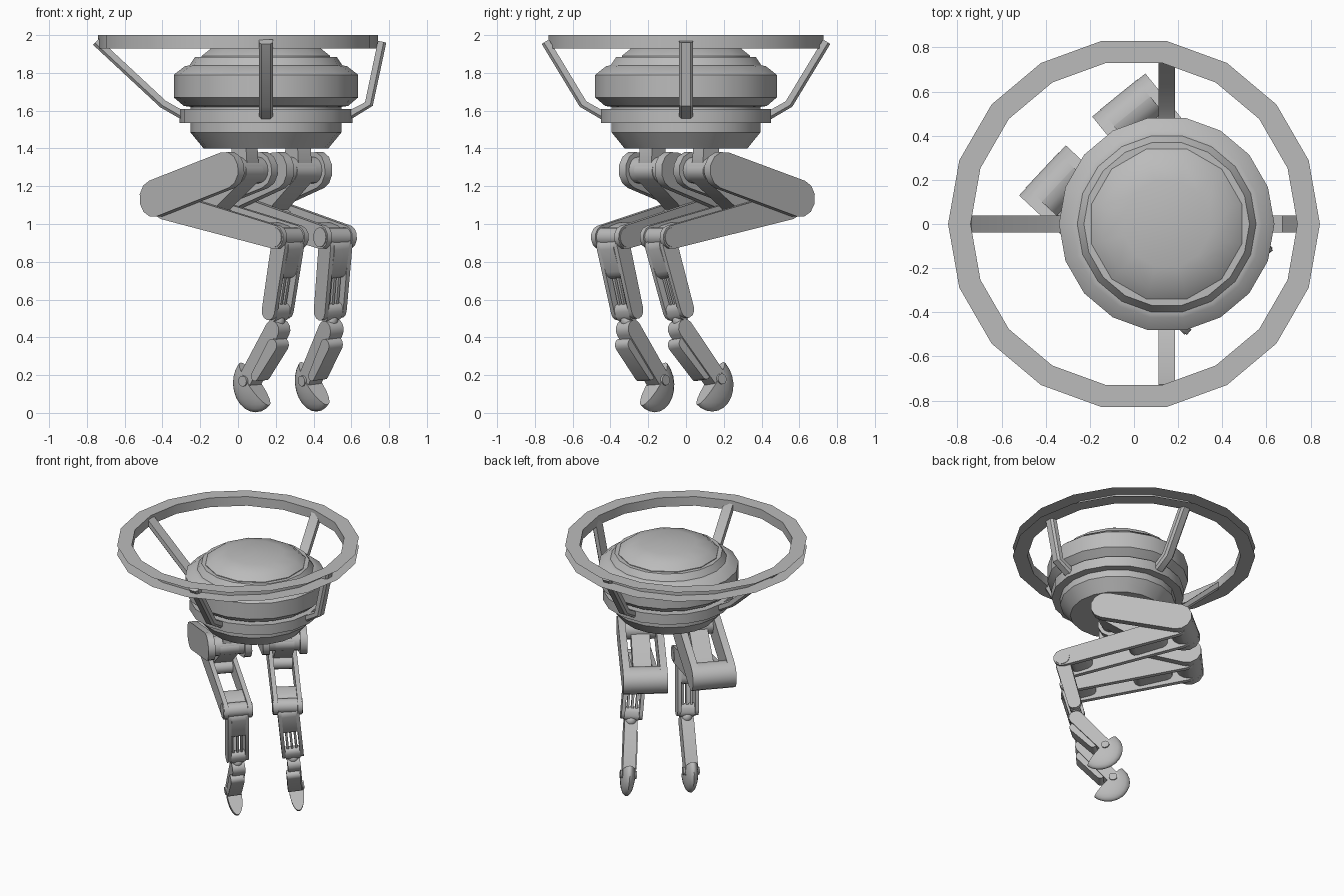
import bpy, bmesh, math
from mathutils import Matrix, Vector

if "Cube" in bpy.data.objects:
    bpy.data.objects.remove(bpy.data.objects["Cube"], do_unlink=True)

GREY = (0.5, 0.5, 0.5, 1)
metal = bpy.data.materials.new("plain grey metal")
metal.use_nodes = True
metal.diffuse_color = GREY
metal.node_tree.nodes["Principled BSDF"].inputs["Base Color"].default_value = GREY

BODY_X = 0.148


def finish(name, bm, matrix=Matrix(), angle=30, fix=True):
    if fix:
        bmesh.ops.recalc_face_normals(bm, faces=bm.faces)
    me = bpy.data.meshes.new(name)
    bm.to_mesh(me)
    bm.free()
    me.materials.append(metal)
    for p in me.polygons:
        p.use_smooth = True
    me.set_sharp_from_angle(angle=math.radians(angle))
    ob = bpy.data.objects.new(name, me)
    bpy.context.collection.objects.link(ob)
    ob.matrix_world = matrix
    return ob


def lathe(name, profile, sides, x=0, phase=0, angle=30):
    """Turn (radius, height) points about a vertical axis."""
    bm = bmesh.new()
    rings = []
    for r, z in profile:
        rings.append([bm.verts.new((r * math.cos(a), r * math.sin(a), z))
                      for a in (phase + i * math.tau / sides for i in range(sides))])
    for lo, hi in zip(rings, rings[1:]):
        for i in range(sides):
            j = (i + 1) % sides
            bm.faces.new((lo[i], lo[j], hi[j], hi[i]))
    bmesh.ops.remove_doubles(bm, verts=bm.verts, dist=1e-5)
    return finish(name, bm, Matrix.Translation((x, 0, 0)), angle)


def sweep(name, path, width, depth, matrix):
    """Chamfered bar along a path in the local xz plane."""
    w, d, c = width / 2, depth / 2, 0.014
    section = [(-w, -d), (w, -d), (w, d - c), (w - c, d), (c - w, d), (-w, d - c)]
    pts = [Vector((x, 0, z)) for x, z in path]
    bm = bmesh.new()
    rings = []
    for i, p in enumerate(pts):
        t = (pts[min(i + 1, len(pts) - 1)] - pts[max(i - 1, 0)]).normalized()
        n = Vector((t.z, 0, -t.x))
        rings.append([bm.verts.new(p + Vector((0, u, 0)) + n * v) for u, v in section])
    k = len(section)
    for a, b in zip(rings, rings[1:]):
        for i in range(k):
            bm.faces.new((a[i], a[(i + 1) % k], b[(i + 1) % k], b[i]))
    bm.faces.new(rings[0])
    bm.faces.new(rings[-1])
    return finish(name, bm, matrix)


def link(name, p0, p1, r0, r1, x0, x1, matrix, steps=6):
    """Round-ended plate in the local yz plane, extruded from x0 to x1."""
    dy, dz = p1[0] - p0[0], p1[1] - p0[1]
    heading = math.atan2(dz, dy)
    outline = []
    for (y, z), r, start in ((p0, r0, heading + math.pi / 2), (p1, r1, heading - math.pi / 2)):
        for i in range(steps + 1):
            a = start + math.pi * i / steps
            outline.append((y + r * math.cos(a), z + r * math.sin(a)))
    bm = bmesh.new()
    face = bm.faces.new([bm.verts.new((x0, y, z)) for y, z in outline])
    out = bmesh.ops.extrude_face_region(bm, geom=[face])["geom"]
    bmesh.ops.translate(bm, vec=(x1 - x0, 0, 0),
                        verts=[g for g in out if isinstance(g, bmesh.types.BMVert)])
    return finish(name, bm, matrix, 35)


def axle(name, p, r, x0, x1, matrix):
    """Cylinder across the leg."""
    return link(name, (p[0] - 0.001, p[1]), (p[0] + 0.001, p[1]), r, r, x0, x1, matrix, 8)


def ball(name, p, scale, matrix, cut=None):
    bm = bmesh.new()
    bmesh.ops.create_uvsphere(bm, u_segments=20, v_segments=12, radius=1)
    bmesh.ops.scale(bm, vec=scale, verts=bm.verts)
    if cut:
        bmesh.ops.bisect_plane(bm, geom=bm.verts[:] + bm.edges[:] + bm.faces[:],
                               plane_co=(0, 0, 0), plane_no=cut, clear_outer=True)
        bmesh.ops.holes_fill(bm, edges=[e for e in bm.edges if e.is_boundary])
    return finish(name, bm, matrix @ Matrix.Translation(p), 45)


# Halo: channel ring, open on its outer side
lathe("halo_ring", [(0.842, 1.93), (0.74, 1.93), (0.74, 2.0), (0.842, 2.0)], 18)

# Body drum with its collar and dome
lathe("body_drum", [(0, 1.84), (0.405, 1.84), (0.43, 1.835), (0.488, 1.79), (0.488, 1.67),
                    (0.435, 1.625), (0.40, 1.62), (0.40, 1.485), (0.33, 1.40), (0, 1.40)],
      18, BODY_X)
lathe("body_collar", [(0.40, 1.61), (0.458, 1.61), (0.458, 1.535), (0.40, 1.535)], 18, BODY_X)
lathe("dome_step", [(0, 1.885), (0.375, 1.885), (0.405, 1.84), (0, 1.84)], 18, BODY_X)
lathe("dome_cap", [(0, 1.965), (0.2, 1.955), (0.30, 1.93), (0.352, 1.89), (0.352, 1.87)],
      12, BODY_X, math.radians(15), 35)

# Struts from the collar to the halo
for label, turn, reach in (("left", 0, 0.615), ("back", 90, 0.745),
                           ("right", 180, 0.90), ("front", 270, 0.745)):
    m = Matrix.Translation((BODY_X, 0, 0)) @ Matrix.Rotation(math.radians(turn), 4, 'Z')
    sweep(label + "_strut", [(0.44, 1.575), (0.545, 1.635), (reach, 1.965)], 0.075, 0.045, m)

# Leg joints as (backwards, height) measured from the hip
HIP, KNEE, HOCK = (0, 1.285), (0.52, 1.135), (-0.31, 0.93)
SHIN_TOP, SHANK_END = (0.50, 1.10), (-0.22, 0.54)
ANKLE, FOOT = (-0.215, 0.44), (0.0, 0.17)


def leg(side, across, yaw, roll):
    m = (Matrix.Rotation(math.radians(45), 4, 'Z') @ Matrix.Translation((across, -0.15, 0))
         @ Matrix.Rotation(math.radians(yaw), 4, 'Z'))
    pivot = Matrix.Translation((0, HOCK[0], HOCK[1]))
    low = m @ pivot @ Matrix.Rotation(math.radians(-roll), 4, 'Y') @ pivot.inverted()

    # Hip mount
    link(side + "_hip_post", (0, 1.42), (0, 1.30), 0.05, 0.06, -0.045, 0.045, m)
    axle(side + "_hip_axle", HIP, 0.07, -0.14, 0.14, m)
    link(side + "_hip_link", (-0.02, 1.28), (0.24, 1.08), 0.055, 0.045, -0.065, 0.065, m)

    # Paired plates of thigh, shin and shank
    for s, hand in ((-1, "inner"), (1, "outer")):
        link(f"{side}_thigh_{hand}_plate", HIP, KNEE, 0.098, 0.098, s * 0.105, s * 0.155, m)
        link(f"{side}_shin_{hand}_plate", SHIN_TOP, HOCK, 0.075, 0.062, s * 0.068, s * 0.1, m)
        link(f"{side}_shank_{hand}_plate", (-0.31, 0.89), SHANK_END, 0.05, 0.046,
             s * 0.05, s * 0.075, low)
    axle(side + "_knee_drum", KNEE, 0.096, -0.11, 0.11, m)
    link(side + "_shin_upper_web", (0.36, 1.075), (0.18, 1.032), 0.045, 0.045, -0.07, 0.07, m)
    link(side + "_shin_front_web", (-0.17, 0.965), (-0.24, 0.947), 0.045, 0.045, -0.07, 0.07, m)
    axle(side + "_hock_axle", HOCK, 0.052, -0.105, 0.105, m)

    # Shank block, rods and neck
    link(side + "_shank_block", (-0.31, 0.88), (-0.275, 0.76), 0.052, 0.048, -0.05, 0.05, low)
    for i in (-1, 0, 1):
        link(f"{side}_shank_rod_{i + 2}", (-0.28, 0.76), (-0.222, 0.53), 0.016, 0.016,
             i * 0.03 - 0.008, i * 0.03 + 0.008, low)
    link(side + "_shank_foot_web", (-0.23, 0.545), (-0.222, 0.52), 0.035, 0.035,
         -0.05, 0.05, low)
    ball(side + "_ankle_ball", (0, -0.215, 0.485), (0.04, 0.04, 0.04), low)

    # Foot bar, guard and half-round hoof
    link(side + "_foot_bar", ANKLE, FOOT, 0.05, 0.045, -0.045, 0.045, low)
    link(side + "_foot_guard", (-0.225, 0.36), (-0.09, 0.195), 0.035, 0.025, -0.06, 0.035, low)
    axle(side + "_hoof_pin", FOOT, 0.028, -0.058, 0.058, low)
    ball(side + "_hoof", (0, -0.035, 0.152), (0.052, 0.15, 0.15), low, (0, -0.76, 0.65))


leg("left", 0.30, -6, 6)
leg("right", -0.10, 2, 3)
